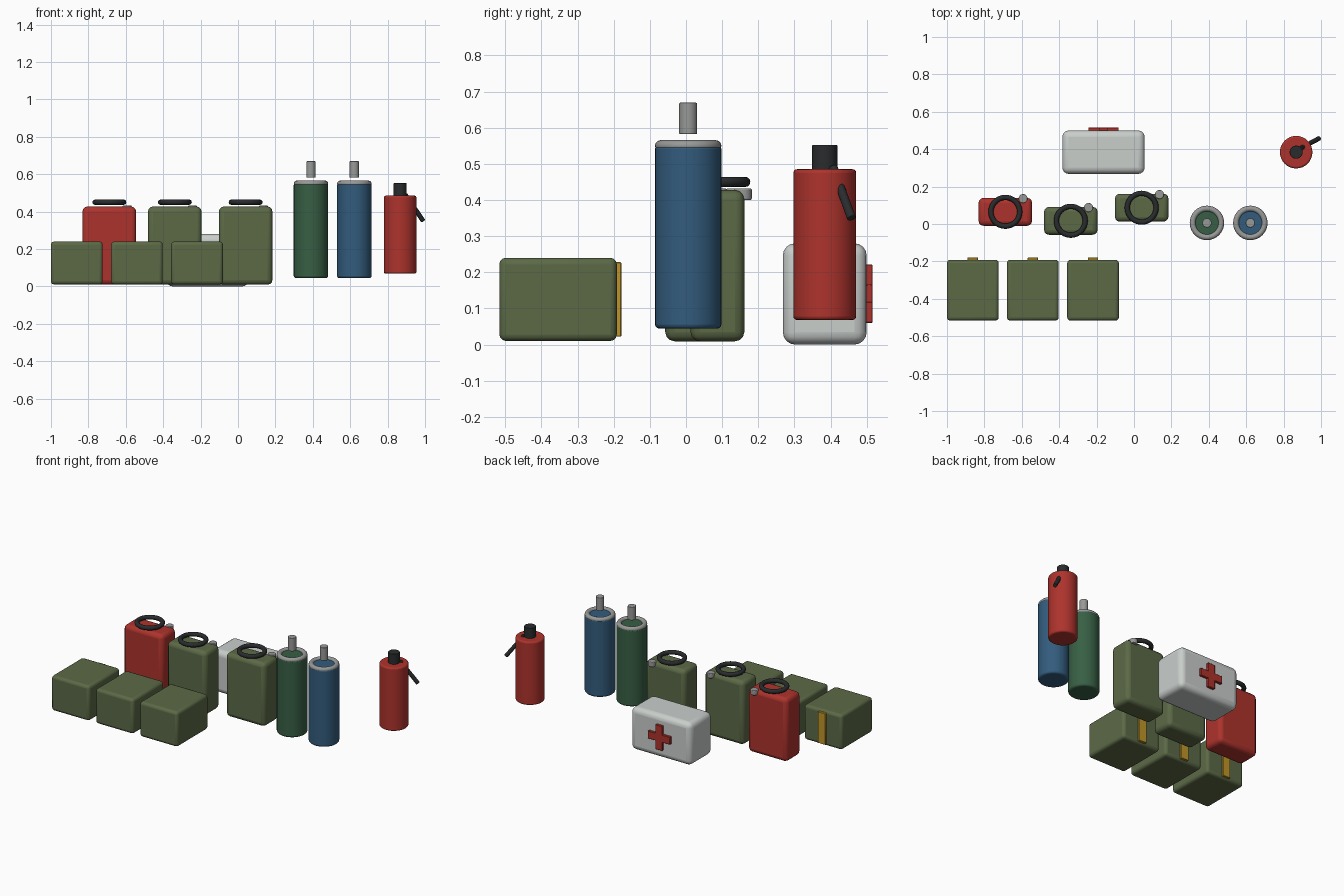
import bpy, math
from mathutils import Vector

if "Cube" in bpy.data.objects:
    bpy.data.objects.remove(bpy.data.objects["Cube"])


def mat(name, rgb):
    m = bpy.data.materials.new(name)
    m.diffuse_color = [(c / 255) ** 2.2 for c in rgb] + [1]
    m.use_nodes = True
    m.node_tree.nodes["Principled BSDF"].inputs["Base Color"].default_value = m.diffuse_color
    return m


OLIVE = mat("olive", (92, 105, 72))
RED = mat("red", (172, 54, 48))
GREEN = mat("dark_green", (58, 95, 70))
BLUE = mat("blue", (54, 92, 124))
WHITE = mat("white", (200, 205, 202))
YELLOW = mat("yellow", (190, 148, 45))
BLACK = mat("black", (45, 47, 48))
METAL = mat("metal", (150, 152, 150))


def finish(name, material, bevel=0, segments=3):
    o = bpy.context.object
    o.name = name
    o.data.materials.append(material)
    if bevel:
        b = o.modifiers.new("bevel", 'BEVEL')
        b.width, b.segments, b.limit_method = bevel, segments, 'ANGLE'
    bpy.ops.object.shade_smooth_by_angle(angle=math.radians(35))
    return o


def box(name, loc, size, material, bevel=0, segments=3):
    bpy.ops.mesh.primitive_cube_add(size=1, location=loc)
    bpy.context.object.scale = size
    bpy.ops.object.transform_apply(location=False, rotation=False, scale=True)
    return finish(name, material, bevel, segments)


def rod(name, start, end, radius, material, bevel=0, sides=32):
    a, b = Vector(start), Vector(end)
    bpy.ops.mesh.primitive_cylinder_add(vertices=sides, radius=radius, depth=(b - a).length,
                                        location=(a + b) / 2)
    bpy.context.object.rotation_euler = (b - a).to_track_quat('Z', 'Y').to_euler()
    return finish(name, material, bevel)


def ring(name, loc, major, minor, material):
    bpy.ops.mesh.primitive_torus_add(major_radius=major, minor_radius=minor, location=loc,
                                     major_segments=40, minor_segments=12)
    return finish(name, material)


# Ammunition boxes with a yellow strip on the back
for i, x in enumerate((-0.862, -0.541, -0.219)):
    box(f"ammo_box_{i}", (x, -0.354, 0.125), (0.277, 0.325, 0.23), OLIVE, 0.018)
    box(f"ammo_strip_{i}", (x, -0.188, 0.125), (0.055, 0.018, 0.206), YELLOW, 0.002, 1)

# Fuel cans with a ring handle and a corner cap
for i, (x, y, m) in enumerate(((-0.688, 0.065, RED), (-0.338, 0.017, OLIVE), (0.041, 0.087, OLIVE))):
    box(f"fuel_can_{i}", (x, y, 0.218), (0.286, 0.149, 0.418), m, 0.026)
    ring(f"can_handle_{i}", (x, y, 0.450), 0.077, 0.014, BLACK)
    rod(f"can_cap_{i}", (x + 0.095, y + 0.071, 0.40), (x + 0.095, y + 0.071, 0.432), 0.024, METAL, 0.004)

# Gas cylinders with a collar and a valve
for i, (x, m) in enumerate(((0.39, GREEN), (0.622, BLUE))):
    y = 0.006
    rod(f"gas_cylinder_{i}", (x, y, 0.044), (x, y, 0.553), 0.092, m, 0.012)
    ring(f"gas_collar_{i}", (x, y, 0.550), 0.0765, 0.0155, METAL)
    rod(f"gas_valve_{i}", (x, y, 0.582), (x, y, 0.669), 0.025, METAL, 0.003)

# Fire extinguisher
ex, ey = 0.867, 0.384
rod("extinguisher_body", (ex, ey, 0.068), (ex, ey, 0.485), 0.087, RED, 0.01)
rod("extinguisher_head", (ex, ey, 0.462), (ex, ey, 0.552), 0.035, BLACK, 0.003)
rod("extinguisher_hose", (0.895, 0.407, 0.49), (0.990, 0.458, 0.35), 0.0125, BLACK, 0.002, 16)

# Medical case with a raised cross on the back
box("medical_case", (-0.163, 0.384, 0.14), (0.440, 0.232, 0.28), WHITE, 0.034, 4)
box("cross_upright", (-0.163, 0.507, 0.141), (0.05, 0.018, 0.162), RED, 0.002, 1)
box("cross_bar", (-0.163, 0.507, 0.141), (0.162, 0.018, 0.05), RED, 0.002, 1)
